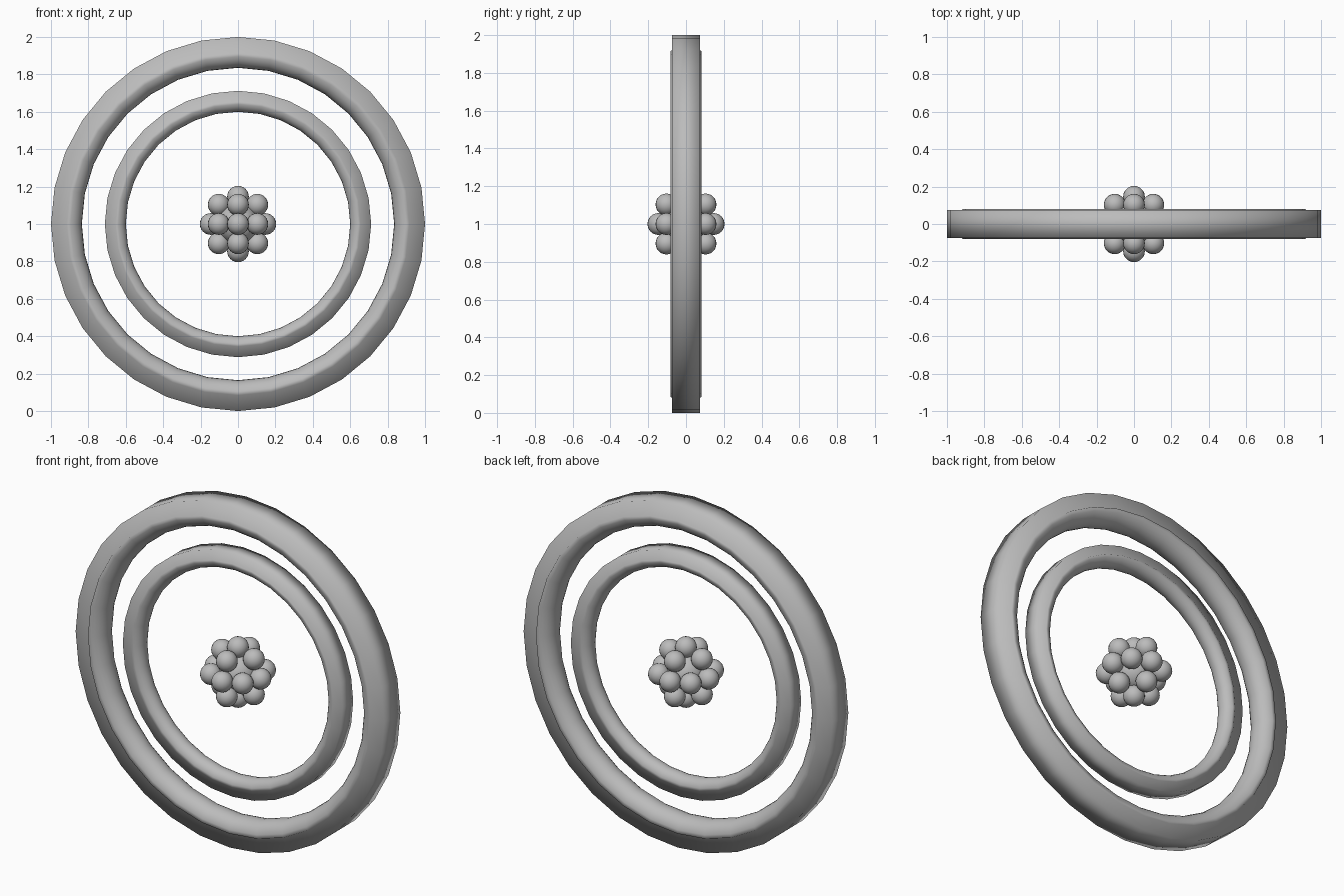
import bpy, bmesh, math
from mathutils import Matrix, Vector

if "Cube" in bpy.data.objects:
    bpy.data.objects.remove(bpy.data.objects["Cube"])

grey = bpy.data.materials.new("plain grey")
grey.diffuse_color = (0.5, 0.5, 0.5, 1)
grey.use_nodes = True
grey.node_tree.nodes["Principled BSDF"].inputs["Base Color"].default_value = grey.diffuse_color
CENTRE = Vector((0, 0, 1))


def add_object(name, bm):
    bmesh.ops.recalc_face_normals(bm, faces=bm.faces)
    for f in bm.faces:
        f.smooth = True
    me = bpy.data.meshes.new(name)
    bm.to_mesh(me)
    bm.free()
    me.materials.append(grey)
    ob = bpy.data.objects.new(name, me)
    ob.location = CENTRE
    bpy.context.collection.objects.link(ob)
    return ob


def ring(name, inner, outer, tube, half_width, segs=32):
    """Ring with a rounded inside and a flat outer band, axis along y."""
    mid = inner + tube
    prof = [(outer, -half_width), (mid + 0.003, -half_width)]
    for i in range(13):
        a = math.pi * i / 12
        prof.append((mid - tube * math.sin(a), -tube * math.cos(a)))
    prof += [(mid + 0.003, half_width), (outer, half_width)]
    bm = bmesh.new()
    loops = []
    for s in range(segs):
        a = 2 * math.pi * s / segs
        loops.append([bm.verts.new((r * math.cos(a), y, r * math.sin(a)))
                      for r, y in prof])
    n = len(prof)
    for s in range(segs):
        p, q = loops[s], loops[(s + 1) % segs]
        for i in range(n):
            j = (i + 1) % n
            bm.faces.new((p[i], p[j], q[j], q[i]))
    return add_object(name, bm)


# Two concentric rings
ring("outer_ring", 0.835, 1.0, 0.081, 0.075)
ring("inner_ring", 0.60, 0.712, 0.055, 0.05)

# Cluster of small balls: six on the axes, twelve on the diagonals between them
bm = bmesh.new()
for x in (-1, 0, 1):
    for y in (-1, 0, 1):
        for z in (-1, 0, 1):
            d = Vector((x, y, z))
            if 0 < d.length_squared < 3:
                bmesh.ops.create_uvsphere(
                    bm, u_segments=20, v_segments=12, radius=0.058,
                    matrix=Matrix.Translation(d.normalized() * 0.146))
add_object("ball_cluster", bm)

# Core filling the gaps between the balls
bm = bmesh.new()
bmesh.ops.create_uvsphere(bm, u_segments=24, v_segments=16, radius=0.11)
add_object("core", bm)
